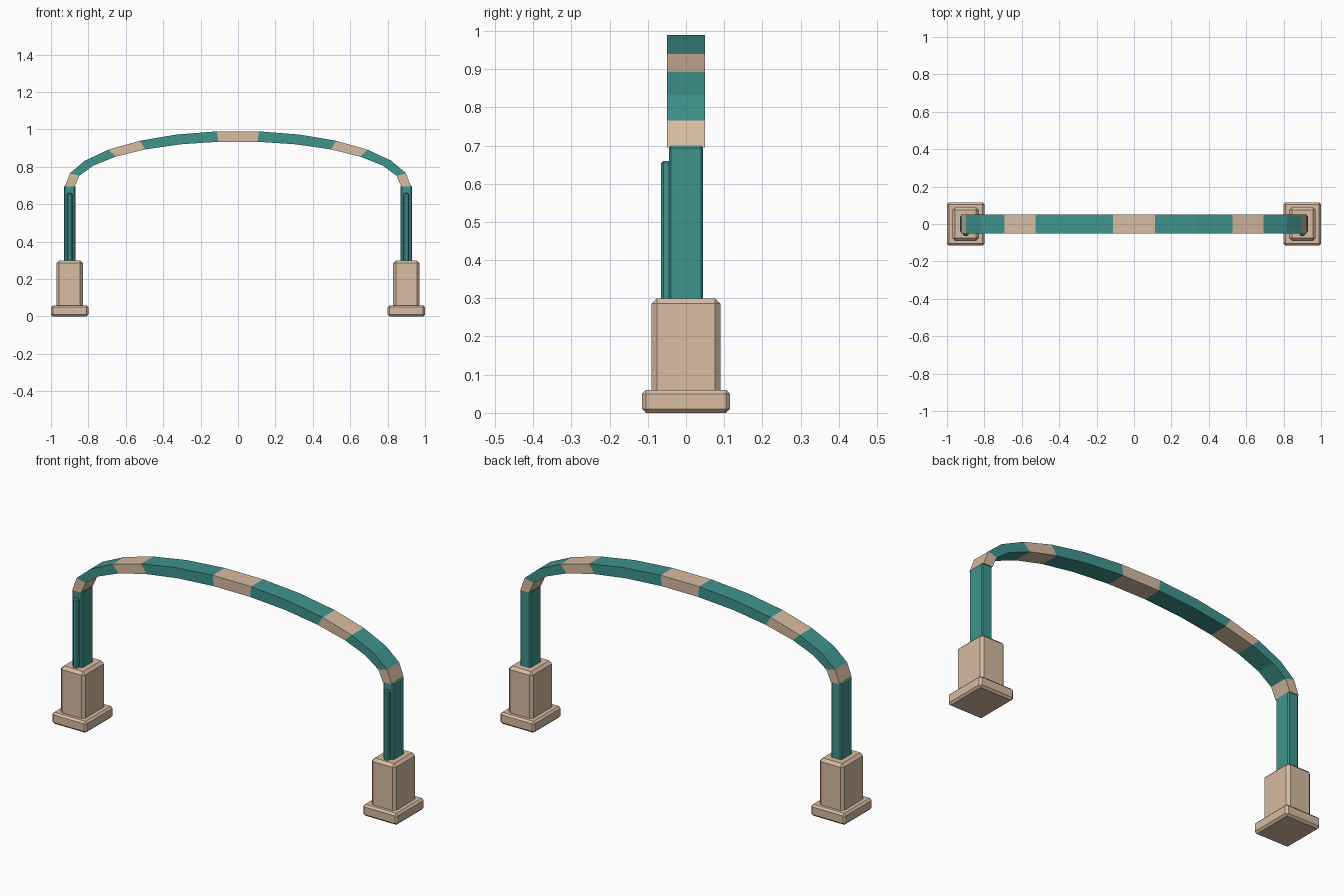
import bpy
import bmesh
from math import cos, sin, pi

cube = bpy.data.objects.get("Cube")
if cube:
    bpy.data.objects.remove(cube, do_unlink=True)


def make_material(name, color):
    mat = bpy.data.materials.new(name)
    mat.use_nodes = True
    mat.diffuse_color = (*color, 1)
    mat.node_tree.nodes["Principled BSDF"].inputs["Base Color"].default_value = (*color, 1)
    return mat


tan = make_material("sandstone tan", (0.68, 0.50, 0.36))
teal = make_material("painted teal", (0.05, 0.295, 0.265))


def finish(bm, name, materials):
    bmesh.ops.recalc_face_normals(bm, faces=bm.faces)
    mesh = bpy.data.meshes.new(name)
    bm.to_mesh(mesh)
    bm.free()
    for mat in materials:
        mesh.materials.append(mat)
    obj = bpy.data.objects.new(name, mesh)
    bpy.context.scene.collection.objects.link(obj)
    return obj


def chamfered_box(name, x, y, size, bottom, top, chamfer, mat):
    bm = bmesh.new()
    bmesh.ops.create_cube(bm, size=1)
    for v in bm.verts:
        v.co.x = x + v.co.x * size[0]
        v.co.y = y + v.co.y * size[1]
        v.co.z = top if v.co.z > 0 else bottom
    bmesh.ops.bevel(bm, geom=bm.edges[:], offset=chamfer, segments=1,
                    profile=0.5, affect='EDGES')
    return finish(bm, name, [mat])


# Legs: stepped pedestal, post and narrow rib on the front of the post
for side, x in (("left", 0.9), ("right", -0.9)):
    chamfered_box(side + "_base", x, 0, (0.2, 0.23), 0, 0.06, 0.01, tan)
    chamfered_box(side + "_pedestal", x, 0, (0.14, 0.18), 0.04, 0.30, 0.014, tan)
    chamfered_box(side + "_post", x, 0, (0.06, 0.09), 0.28, 0.70, 0.006, teal)
    chamfered_box(side + "_front_rib", x, -0.05, (0.028, 0.03), 0.28, 0.66, 0.006, teal)

# Arch: half-ellipse band in straight segments, every third one tan
SEGMENTS = 13
SPRING = 0.695
HALF_WIDTH = 0.05
OUTER = (0.925, 0.297)
INNER = (0.873, 0.241)

bm = bmesh.new()
rings = []
for i in range(SEGMENTS + 1):
    a = pi * i / SEGMENTS
    corners = ((OUTER, -1), (OUTER, 1), (INNER, 1), (INNER, -1))
    rings.append([bm.verts.new((r[0] * cos(a), s * HALF_WIDTH, SPRING + r[1] * sin(a)))
                  for r, s in corners])
for i in range(SEGMENTS):
    for k in range(4):
        n = (k + 1) % 4
        face = bm.faces.new((rings[i][k], rings[i][n], rings[i + 1][n], rings[i + 1][k]))
        face.material_index = 0 if i % 3 == 0 else 1
for end in (rings[0], rings[-1]):
    bm.faces.new(end)
finish(bm, "arch", [tan, teal])
